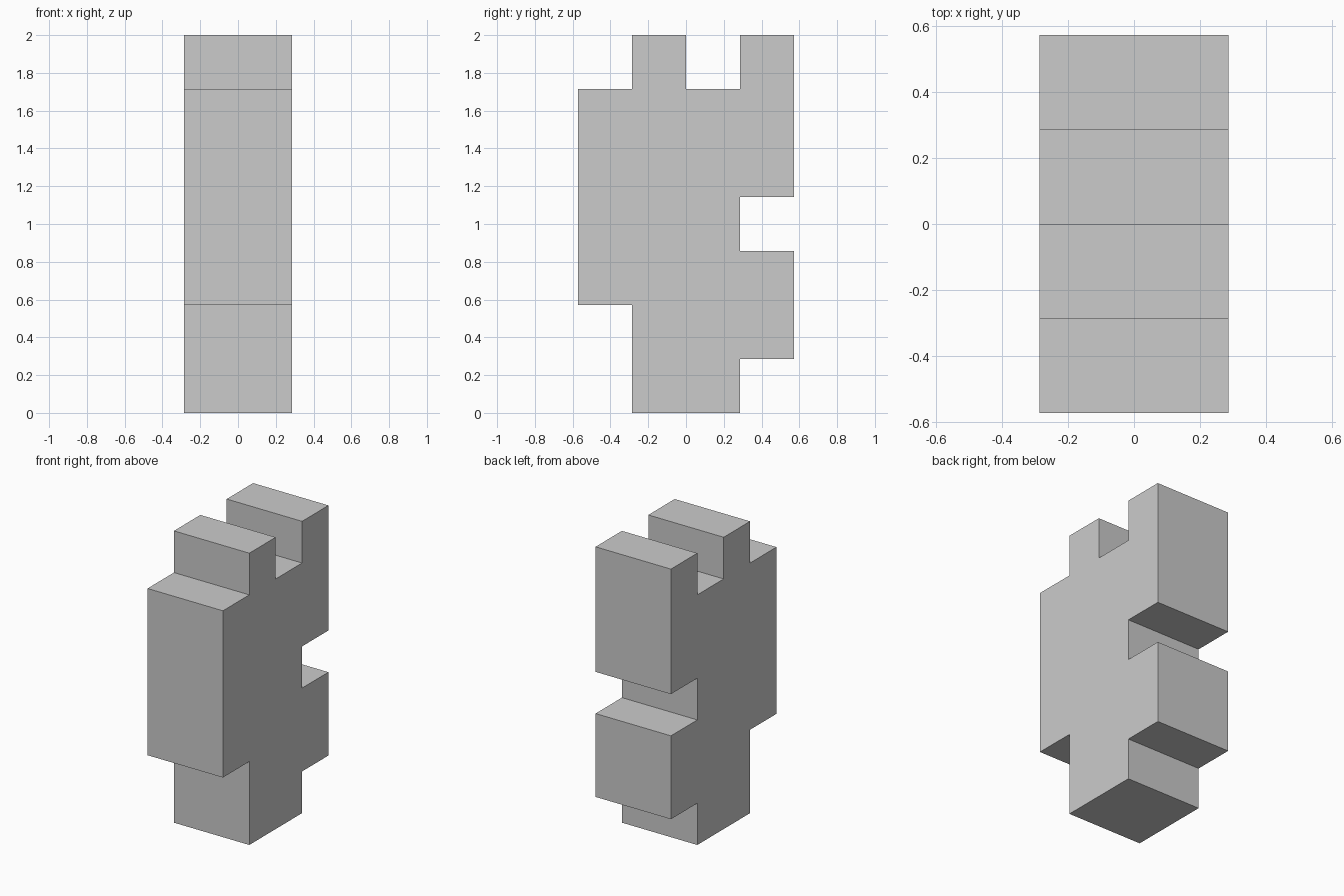
import bpy, bmesh

if "Cube" in bpy.data.objects:
    bpy.data.objects.remove(bpy.data.objects["Cube"])

U = 2 / 7  # one grid cell of the blocky silhouette

# Side silhouette in cells (y, z)
PROFILE = [(-1, 0), (1, 0), (1, 1), (2, 1), (2, 3), (1, 3), (1, 4), (2, 4), (2, 7),
           (1, 7), (1, 6), (0, 6), (0, 7), (-1, 7), (-1, 6), (-2, 6), (-2, 2), (-1, 2)]

# Notched block: silhouette extruded two cells across x
bm = bmesh.new()
side = bm.faces.new([bm.verts.new((-U, y * U, z * U)) for y, z in PROFILE])
ext = bmesh.ops.extrude_face_region(bm, geom=[side], use_keep_orig=True)
moved = [g for g in ext["geom"] if isinstance(g, bmesh.types.BMVert)]
bmesh.ops.translate(bm, verts=moved, vec=(2 * U, 0, 0))
bmesh.ops.recalc_face_normals(bm, faces=bm.faces)

mesh = bpy.data.meshes.new("notched_block")
bm.to_mesh(mesh)
bm.free()
bpy.context.collection.objects.link(bpy.data.objects.new("notched_block", mesh))
